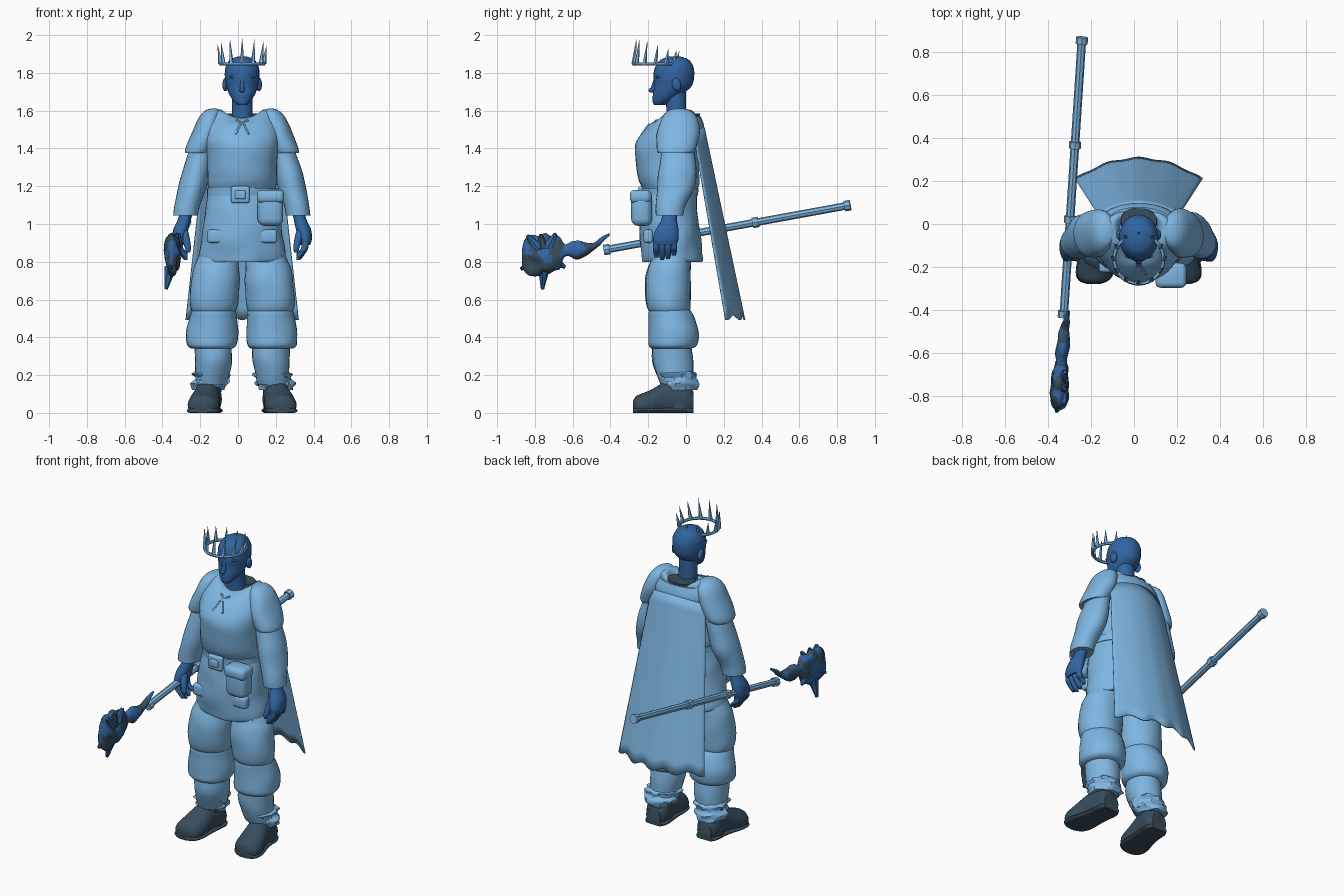
import bpy, bmesh, math
from mathutils import Vector, Matrix, noise

cube = bpy.data.objects.get("Cube")
if cube:
    bpy.data.objects.remove(cube)

MID = 0.022   # body centre line
TAU = math.tau


def material(name, rgb):
    m = bpy.data.materials.new(name)
    m.use_nodes = True
    m.diffuse_color = (*rgb, 1)
    m.node_tree.nodes["Principled BSDF"].inputs["Base Color"].default_value = (*rgb, 1)
    return m


CLOTH = material("pale blue cloth", (.21, .47, .76))
SKIN = material("deep blue skin", (.03, .13, .36))
SLATE = material("dark slate leather", (.04, .075, .11))


def finish(name, bm, mats, angle=40):
    """Turn a bmesh into a smooth shaded object."""
    bmesh.ops.recalc_face_normals(bm, faces=bm.faces)
    mesh = bpy.data.meshes.new(name)
    bm.to_mesh(mesh)
    bm.free()
    obj = bpy.data.objects.new(name, mesh)
    bpy.context.collection.objects.link(obj)
    for m in mats:
        mesh.materials.append(m)
    bpy.ops.object.select_all(action='DESELECT')
    obj.select_set(True)
    bpy.context.view_layer.objects.active = obj
    bpy.ops.object.shade_smooth_by_angle(angle=math.radians(angle))
    return obj


def spline(pts, steps):
    """Catmull-Rom interpolation of section tuples."""
    out, last = [], len(pts) - 1
    for i in range(last):
        a, b, c, d = (Vector(pts[max(0, min(last, j))]) for j in range(i - 1, i + 3))
        for s in range(steps):
            t = s / steps
            out.append(b + (c - a) * t / 2 + (a * 2 - b * 5 + c * 4 - d) * t * t / 2
                       + (b * 3 - a - c * 3 + d) * t ** 3 / 2)
    return out + [Vector(pts[last])]


def loft(name, secs, mats, seg=24, steps=4, forward=False, rough=0, freq=9, floor=False, rule=None):
    """Sections are (position, cx, cy, rx, ry) along z, or along -y if forward."""
    bm = bmesh.new()
    rings = []
    for pos, cx, cy, rx, ry in spline(secs, steps):
        ring = []
        for k in range(seg):
            a = TAU * k / seg
            dx, dy = math.cos(a) * rx, math.sin(a) * ry
            f = 1 + rough * noise.noise(Vector((cx + dx, cy + dy, pos)) * freq)
            p = Vector((cx + dx * f, cy + dy * f, pos))
            if forward:
                p = Vector((p.x, -p.z, p.y))
            if floor:
                p.z = max(p.z, 0)
            ring.append(bm.verts.new(p))
        rings.append(ring)
    for lo, hi in zip(rings, rings[1:]):
        for k in range(seg):
            n = (k + 1) % seg
            bm.faces.new((lo[k], lo[n], hi[n], hi[k]))
    bm.faces.new(rings[0])
    bm.faces.new(rings[-1])
    if rule:
        for f in bm.faces:
            f.material_index = rule(f.calc_center_median())
    return finish(name, bm, mats)


def rod(name, p, q, r, mat, tip=None, sides=10):
    p, q = Vector(p), Vector(q)
    bm = bmesh.new()
    spin = (q - p).to_track_quat('Z', 'Y').to_matrix().to_4x4()
    bmesh.ops.create_cone(bm, cap_ends=True, segments=sides, radius1=r,
                          radius2=r if tip is None else tip, depth=(q - p).length,
                          matrix=Matrix.Translation((p + q) / 2) @ spin)
    return finish(name, bm, [mat])


def ball(name, centre, size, mat, tilt=0):
    bm = bmesh.new()
    bmesh.ops.create_uvsphere(bm, u_segments=16, v_segments=10, radius=1,
                              matrix=Matrix.Translation(centre) @ Matrix.Rotation(tilt, 4, 'X')
                              @ Matrix.Diagonal((*size, 1)))
    return finish(name, bm, [mat])


def block(name, centre, size, mat, soft):
    bm = bmesh.new()
    bmesh.ops.create_cube(bm, size=1, matrix=Matrix.Translation(centre) @ Matrix.Diagonal((*size, 1)))
    bmesh.ops.bevel(bm, geom=bm.edges[:], offset=soft, segments=3, affect='EDGES', profile=.5)
    return finish(name, bm, [mat])


def body(secs):
    """Centred sections from (z, cy, rx, ry)."""
    return [(z, MID, cy, rx, ry) for z, cy, rx, ry in secs]


def sided(side, secs):
    return [(z, MID + side * cx, cy, rx, ry) for z, cx, cy, rx, ry in secs]


# Head, neck and facial features
loft("head", body([(1.63, -.14, .025, .03), (1.65, -.125, .046, .052), (1.69, -.095, .07, .08),
                   (1.73, -.07, .084, .1), (1.78, -.065, .092, .108), (1.83, -.062, .088, .102),
                   (1.87, -.06, .064, .074), (1.888, -.06, .02, .025)]), [SKIN])
loft("neck", body([(1.5, -.045, .07, .06), (1.57, -.05, .055, .052), (1.7, -.055, .055, .055)]), [SKIN])
rod("nose", (MID, -.162, 1.77), (MID, -.178, 1.705), .007, SKIN, tip=.014)
ball("nose_tip", (MID, -.183, 1.708), (.014, .016, .012), SKIN)
ball("lips", (MID, -.165, 1.672), (.024, .014, .01), SKIN)
for side, label in ((1, "left"), (-1, "right")):
    ball(label + "_ear", (MID + side * .089, -.05, 1.738), (.016, .024, .036), SKIN, tilt=.2)
    ball(label + "_eye", (MID + side * .036, -.145, 1.755), (.018, .011, .008), SKIN)
    ball(label + "_brow", (MID + side * .036, -.149, 1.779), (.03, .013, .008), SKIN)

# Spiked crown set over the brow
bpy.ops.mesh.primitive_torus_add(major_segments=32, minor_segments=6, major_radius=.115,
                                 minor_radius=.009, location=(MID, -.163, 1.848))
crown = bpy.context.object
crown.name = "crown_ring"
crown.data.materials.append(CLOTH)
COUNT = 12
for k in range(COUNT):
    a = TAU * k / COUNT
    x, y = math.sin(a), -math.cos(a)
    base = Vector((MID + x * .115, -.163 + y * .113, 1.848))
    rod(f"crown_spike_{k}", base, base + Vector((x * .015, .015, .105 - y * .035)), .013, CLOTH, tip=0, sides=5)

# Tunic with a dipped neckline, then collar, belt and skirt
tunic = loft("tunic", body([(1.16, -.085, .165, .13), (1.2, -.085, .182, .15), (1.24, -.09, .185, .16),
                            (1.33, -.1, .185, .168), (1.42, -.1, .195, .168), (1.5, -.075, .195, .142),
                            (1.56, -.045, .185, .115), (1.595, -.03, .16, .095), (1.605, -.02, .11, .078),
                            (1.575, -.02, .085, .068)]), [CLOTH], seg=32, rough=.05)
for v in tunic.data.vertices:
    if v.co.z > 1.53:
        v.co.z -= max(0, 1 - ((v.co.x - MID) / .11) ** 2) * (v.co.z - 1.53) * .6
loft("collar_lining", body([(1.53, .01, .1, .066), (1.585, .012, .085, .062)]), [SLATE], rough=.15, freq=22)
loft("belt", body([(1.15, -.085, .186, .148), (1.19, -.085, .186, .152)]), [CLOTH], seg=32)
loft("skirt", body([(.8, -.07, .222, .157), (.82, -.07, .229, .163), (.9, -.08, .222, .164),
                    (1, -.088, .21, .158), (1.1, -.088, .198, .15), (1.17, -.085, .182, .143)]),
     [CLOTH], seg=32, rough=.06)
block("belt_buckle", (MID - .01, -.238, 1.155), (.1, .03, .09), CLOTH, .012)
block("buckle_plate", (MID - .01, -.255, 1.155), (.055, .02, .045), CLOTH, .007)
block("pouch", (MID + .15, -.235, 1.085), (.135, .11, .19), CLOTH, .035)
block("pouch_flap", (MID + .15, -.24, 1.145), (.145, .115, .07), CLOTH, .025)
for side, label in ((1, "left"), (-1, "right")):
    block(label + "_skirt_pocket", (MID + side * .125, -.2, .935), (.12, .05, .07), CLOTH, .014)
    rod(label + "_lace", (MID + side * .008, -.195, 1.53), (MID + side * .035, -.235, 1.475), .005, CLOTH)
    rod(label + "_lace_cross", (MID - side * .03, -.155, 1.55), (MID + side * .03, -.19, 1.52), .005, CLOTH)

for side, label in ((1, "left"), (-1, "right")):
    # Puffed sleeves
    loft(label + "_upper_sleeve", sided(side, [
        (1.375, .235, -.055, .068, .095), (1.4, .227, -.05, .074, .107), (1.48, .195, -.04, .074, .112),
        (1.56, .17, -.035, .06, .095), (1.6, .155, -.035, .04, .06), (1.612, .15, -.035, .01, .02)]),
        [CLOTH], rough=.08)
    loft(label + "_lower_sleeve", sided(side, [
        (1.045, .297, -.085, .066, .074), (1.1, .288, -.08, .068, .08), (1.2, .262, -.055, .076, .098),
        (1.3, .238, -.045, .072, .098), (1.42, .21, -.04, .06, .085)]), [CLOTH], rough=.07)
    # Hand with fingers and thumb
    loft(label + "_hand", sided(side, [
        (.89, .335, -.11, .025, .06), (.92, .335, -.108, .034, .068), (.97, .325, -.1, .04, .06),
        (1.02, .308, -.09, .034, .042), (1.06, .298, -.085, .032, .038)]), [SKIN])
    for k in range(4):
        y, drop = -.157 + k * .031, (.012, 0, .004, .022)[k]
        loft(f"{label}_finger_{k}", sided(side, [
            (.81 + drop, .298, y, .01, .01), (.83 + drop, .308, y, .017, .016),
            (.87, .33, y, .019, .018), (.91, .335, y, .018, .017)]), [SKIN], seg=10)
    loft(label + "_thumb", sided(side, [
        (.85, .285, -.16, .01, .01), (.88, .288, -.158, .017, .017), (.95, .305, -.135, .022, .024),
        (.99, .315, -.11, .015, .02)]), [SKIN], seg=10)
    # Baggy trouser leg in stacked puffs, with a torn hem
    loft(label + "_thigh", sided(side, [
        (.52, .15, -.085, .1, .09), (.55, .15, -.09, .122, .112), (.62, .148, -.095, .13, .12),
        (.7, .142, -.095, .128, .122), (.76, .138, -.09, .122, .115), (.8, .128, -.082, .115, .108),
        (.86, .115, -.075, .1, .1)]), [CLOTH], rough=.05)
    loft(label + "_knee_puff", sided(side, [
        (.34, .158, -.075, .11, .105), (.36, .16, -.07, .132, .128), (.42, .158, -.065, .138, .132),
        (.5, .152, -.075, .126, .122), (.54, .15, -.085, .118, .11), (.57, .15, -.085, .1, .09)]),
        [CLOTH], rough=.05)
    loft(label + "_calf", sided(side, [
        (.15, .165, -.05, .082, .085), (.2, .16, -.058, .09, .096), (.28, .152, -.07, .098, .106),
        (.37, .155, -.075, .1, .102)]), [CLOTH], rough=.05)
    loft(label + "_torn_hem", sided(side, [
        (.12, .178, -.025, .085, .078), (.155, .173, -.033, .099, .092), (.18, .168, -.042, .088, .086),
        (.205, .165, -.05, .1, .1), (.22, .163, -.05, .08, .085)]), [CLOTH], rough=.28, freq=28)
    # Boot: ankle shaft, foot and sole, toes turned out
    loft(label + "_boot_shaft", sided(side, [
        (.02, .182, -.035, .068, .075), (.1, .18, -.04, .068, .075), (.19, .172, -.055, .075, .078)]), [SLATE])
    foot = [(-.04, .178, .05, .05, .06), (0, .178, .07, .07, .09), (.06, .182, .08, .07, .1),
            (.12, .19, .07, .073, .09), (.18, .2, .05, .083, .075), (.235, .206, .04, .082, .062),
            (.265, .21, .038, .062, .05), (.28, .212, .038, .025, .025)]
    loft(label + "_boot_foot", sided(side, foot), [SLATE], forward=True, floor=True)
    sole = [(t, x, .012, w + .005, .022) for t, x, h, w, d in foot]
    loft(label + "_boot_sole", sided(side, sole), [SLATE], forward=True, floor=True)

# Cape: a flaring curved sheet with faint folds and an uneven hem
bm = bmesh.new()
ROWS, COLS = 16, 32
grid = []
for i in range(ROWS + 1):
    t = i / ROWS
    row = []
    for j in range(COLS + 1):
        u = 2 * j / COLS - 1
        fold = math.cos(u * 13) * .004 * t
        row.append(bm.verts.new((MID + u * (.19 + .11 * t),
                                 .098 + .212 * t - (.055 + .045 * t) * u * u + fold,
                                 1.515 - .03 * u * u * (1 - t) - t * (1.01 + .013 * math.cos(u * 13)))))
    grid.append(row)
for upper, lower in zip(grid, grid[1:]):
    for j in range(COLS):
        bm.faces.new((upper[j], upper[j + 1], lower[j + 1], lower[j]))
cape = finish("cape", bm, [CLOTH])
cape.modifiers.new("thickness", 'SOLIDIFY').thickness = .008
loft("cape_yoke", body([(1.46, .015, .165, .083), (1.52, .012, .178, .084), (1.57, .008, .15, .07)]), [CLOTH])

# Staff with end caps and ring joints
TAIL, GRIP = Vector((-.242, .87, 1.1)), Vector((-.328, -.435, .862))
rod("staff_shaft", TAIL, GRIP, .02, CLOTH, sides=8)
step = (TAIL - GRIP).normalized() * .016
for k, t in enumerate((.012, .385, .65, .988)):
    c = TAIL.lerp(GRIP, t)
    rod(f"staff_ring_{k}", c - step, c + step, .028, CLOTH, sides=8)


# Gnarled mace head floating ahead of the staff
def patches(p):
    return 1 if noise.noise(p * 17) > -.05 else 0


loft("mace_head", [(.405, -.308, .945, .007, .008), (.45, -.316, .915, .016, .018),
                   (.49, -.326, .88, .022, .02), (.54, -.33, .865, .028, .042), (.6, -.334, .868, .028, .045),
                   (.64, -.338, .855, .024, .036), (.68, -.342, .84, .036, .09), (.74, -.346, .835, .042, .1),
                   (.8, -.348, .835, .04, .095), (.85, -.352, .835, .03, .08), (.868, -.355, .83, .012, .04)],
     [SLATE, SKIN], seg=28, forward=True, rough=.42, freq=18, rule=patches)
HUB = Vector((-.345, -.75, .835))
for k, (y, z) in enumerate(((-.84, .94), (-.76, .655), (-.875, .76), (-.69, .95), (-.64, .77), (-.77, .945))):
    aim = Vector((HUB.x + (z - HUB.z) * .2, y, z))
    rod(f"mace_spur_{k}", HUB.lerp(aim, .35), aim, .034, SLATE if k % 3 == 2 else SKIN, tip=.009, sides=7)
